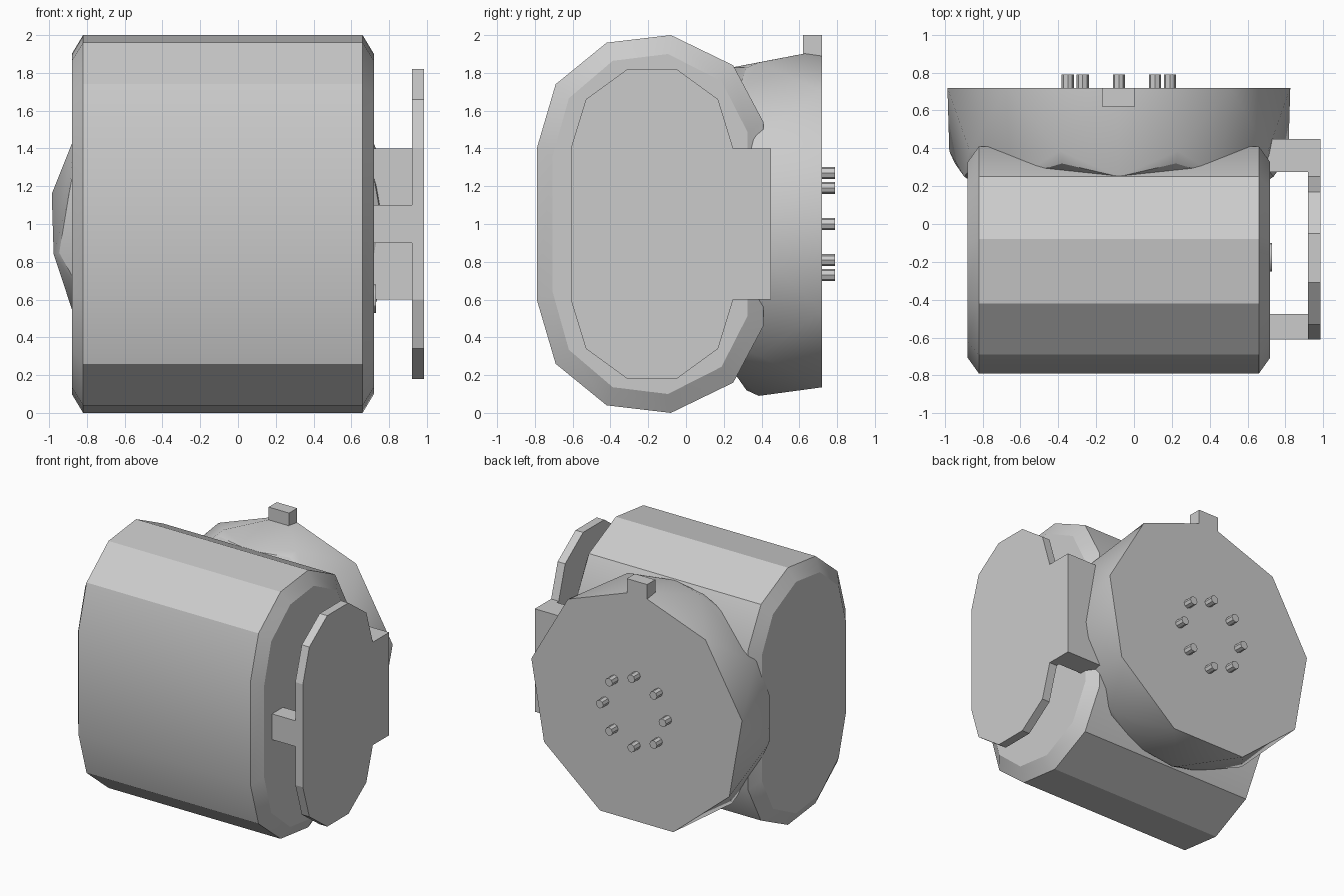
import bpy, bmesh, math
from mathutils import Vector

cube = bpy.data.objects.get("Cube")
if cube:
    bpy.data.objects.remove(cube, do_unlink=True)

GREY = (0.6, 0.6, 0.6, 1.0)
mat = bpy.data.materials.new("light_grey")
mat.use_nodes = True
mat.diffuse_color = GREY
mat.node_tree.nodes["Principled BSDF"].inputs["Base Color"].default_value = GREY


def finish(name, bm, smooth=False):
    """Turn a bmesh into a named, coloured object."""
    bmesh.ops.recalc_face_normals(bm, faces=bm.faces)
    mesh = bpy.data.meshes.new(name)
    bm.to_mesh(mesh)
    bm.free()
    mesh.materials.append(mat)
    obj = bpy.data.objects.new(name, mesh)
    bpy.context.collection.objects.link(obj)
    if smooth:
        bpy.ops.object.select_all(action='DESELECT')
        obj.select_set(True)
        bpy.context.view_layer.objects.active = obj
        bpy.ops.object.shade_smooth_by_angle(angle=math.radians(30))
    return obj


def loft(name, rings, smooth=False):
    """Skin equal-length rings of points and cap both ends."""
    bm = bmesh.new()
    loops = [[bm.verts.new(p) for p in ring] for ring in rings]
    n = len(loops[0])
    for a, b in zip(loops, loops[1:]):
        for i in range(n):
            j = (i + 1) % n
            bm.faces.new((a[i], a[j], b[j], b[i]))
    bm.faces.new(loops[0])
    bm.faces.new(loops[-1])
    return finish(name, bm, smooth)


def box(name, x, y, z):
    corners = [(x[0], y[0]), (x[1], y[0]), (x[1], y[1]), (x[0], y[1])]
    return loft(name, [[(cx, cy, h) for cx, cy in corners] for h in z])


def mirrored(half):
    """Complete an upper y-z outline with its reflection about z = 1."""
    return half + [(y, 2 - z) for y, z in reversed(half)]


def circle(n, r, start=0.0):
    return [(r * math.cos(start + math.tau * i / n),
             r * math.sin(start + math.tau * i / n)) for i in range(n)]


# Drum body with chamfered ends
outline = mirrored([(-0.79, 1.4), (-0.69, 1.74), (-0.42, 1.96),
                    (-0.08, 2.0), (0.25, 1.84), (0.41, 1.54)])


def body_ring(x, sy=1.0, sz=1.0):
    return [(x, -0.19 + (y + 0.19) * sy, 1 + (z - 1) * sz) for y, z in outline]


loft("drum_body", [body_ring(-0.88, 0.86, 0.9), body_ring(-0.82),
                   body_ring(0.66), body_ring(0.72, 0.86, 0.9)], True)

# Nine-sided faceted dome behind the drum, alternate rings twisted half a step
CX = -0.08
bm = bmesh.new()
for k, (y, r) in enumerate([(0.72, 0.92), (0.385, 0.91), (0.32, 0.88),
                            (0.25, 0.83), (0.1, 0.6)]):
    turn = math.pi / 2 + (math.pi / 9 if k in (1, 2) else 0)
    for px, pz in circle(9, r, turn):
        bm.verts.new((CX + px, y, 1 + pz))
bmesh.ops.convex_hull(bm, input=bm.verts)
bmesh.ops.dissolve_limit(bm, angle_limit=0.01, verts=bm.verts, edges=bm.edges)
finish("rear_dome", bm, True)

# Locating tab on the dome rim
box("rim_tab", (-0.17, 0.005), (0.62, 0.72), (1.8, 2.0))

# Ring of eight contact pins
for i, (px, pz) in enumerate(circle(8, 0.27)):
    loft(f"contact_pin_{i + 1}",
         [[(CX + px + a, y, 1 + pz + b) for a, b in circle(8, 0.032)]
          for y in (0.7, 0.79)], True)

# Side plate with a squared rear lug
plate = mirrored([(-0.61, 1.4), (-0.53, 1.66), (-0.31, 1.82), (-0.05, 1.82),
                  (0.17, 1.66), (0.25, 1.4), (0.45, 1.4)])
loft("side_plate", [[(x, y, z) for y, z in plate] for x in (0.92, 0.985)])

# Plate supports
box("rear_support", (0.6, 0.92), (0.275, 0.45), (0.6, 1.4))
box("front_support", (0.7, 0.92), (-0.61, -0.475), (0.9, 1.1))

# Small round button behind the plate
loft("side_button", [[(x, -0.175 + a, 0.605 + b) for a, b in circle(12, 0.075)]
                     for x in (0.7, 0.73)], True)
